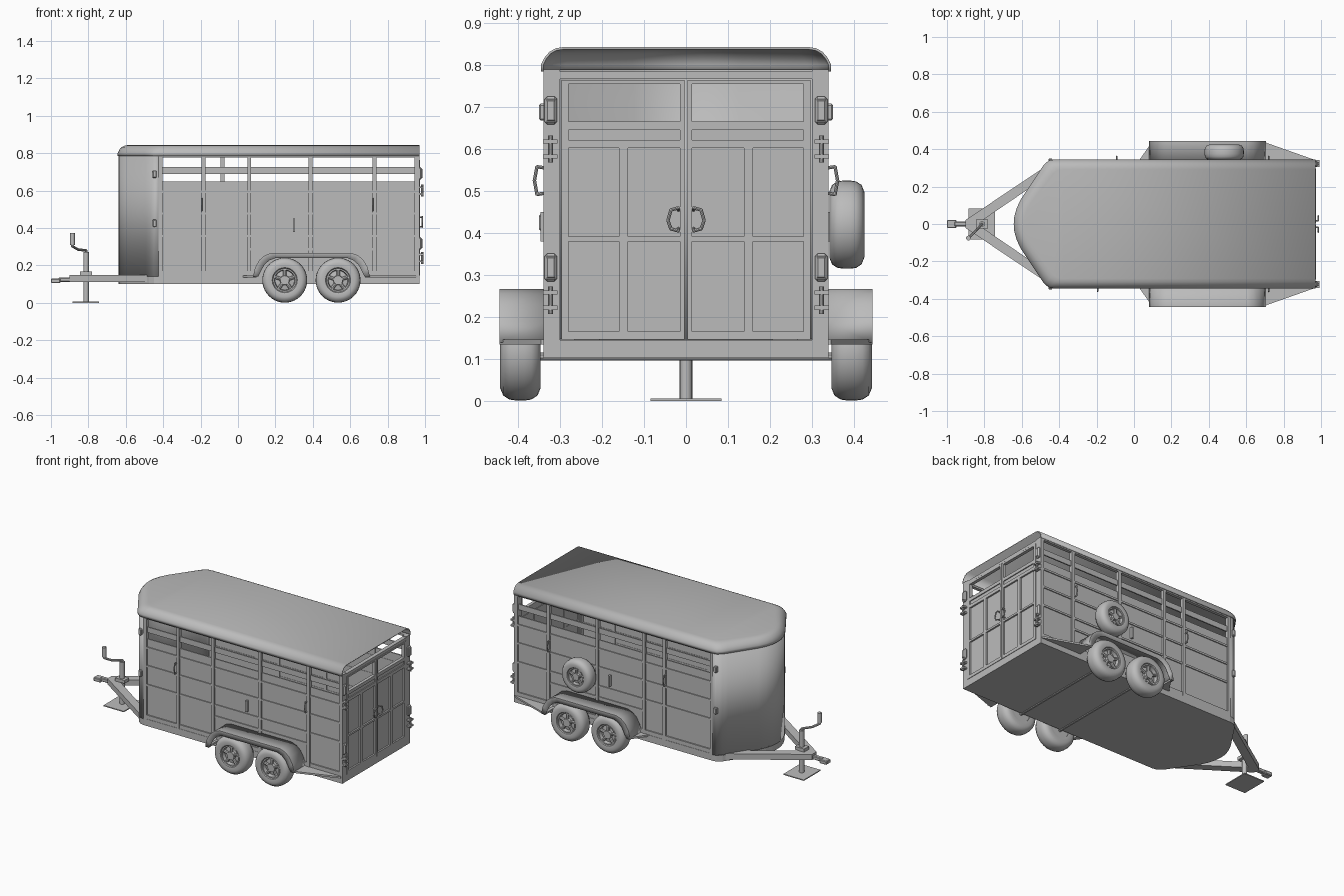
import bpy, bmesh, math
from mathutils import Vector, Matrix

if "Cube" in bpy.data.objects:
    bpy.data.objects.remove(bpy.data.objects["Cube"])

grey = bpy.data.materials.new("plain grey")
grey.use_nodes = True
COL = (0.5, 0.5, 0.5, 1)
grey.diffuse_color = COL
grey.node_tree.nodes["Principled BSDF"].inputs["Base Color"].default_value = COL


def finish(name, bm, smooth=False, thick=0):
    bmesh.ops.recalc_face_normals(bm, faces=bm.faces)
    me = bpy.data.meshes.new(name)
    bm.to_mesh(me)
    bm.free()
    me.materials.append(grey)
    ob = bpy.data.objects.new(name, me)
    bpy.context.collection.objects.link(ob)
    if thick:
        mod = ob.modifiers.new("thickness", 'SOLIDIFY')
        mod.thickness, mod.offset = thick, -1
    if smooth:
        bpy.ops.object.select_all(action='DESELECT')
        ob.select_set(True)
        bpy.context.view_layer.objects.active = ob
        bpy.ops.object.shade_smooth_by_angle(angle=math.radians(35))
    return ob


def boxes(name, items, bevel=0):
    """One object from boxes given as (x0, x1, y0, y1, z0, z1)."""
    bm = bmesh.new()
    for x0, x1, y0, y1, z0, z1 in items:
        m = Matrix.Translation(((x0 + x1) / 2, (y0 + y1) / 2, (z0 + z1) / 2))
        m = m @ Matrix.Diagonal((abs(x1 - x0), abs(y1 - y0), abs(z1 - z0), 1))
        bmesh.ops.create_cube(bm, size=1, matrix=m)
    ob = finish(name, bm)
    if bevel:
        ob.modifiers.new("bevel", 'BEVEL').width = bevel
    return ob


def tube(name, pts, r, sides=10):
    """Round rod through a list of points."""
    bm = bmesh.new()
    for a, b in zip(pts, pts[1:]):
        a, b = Vector(a), Vector(b)
        m = Matrix.Translation((a + b) / 2) @ (b - a).to_track_quat('Z', 'Y').to_matrix().to_4x4()
        bmesh.ops.create_cone(bm, cap_ends=True, segments=sides, radius1=r, radius2=r,
                              depth=(b - a).length + r * 0.8, matrix=m)
    return finish(name, bm, True)


def prism(name, pts, z0, z1):
    bm = bmesh.new()
    f = bm.faces.new([bm.verts.new((x, y, z0)) for x, y in pts])
    top = bmesh.ops.extrude_face_region(bm, geom=[f])["geom"]
    bmesh.ops.translate(bm, vec=(0, 0, z1 - z0), verts=[v for v in top if isinstance(v, bmesh.types.BMVert)])
    return finish(name, bm)


def skin(name, rows, cap=False, thick=0):
    """Surface through equal rows of points, the last row optionally filled."""
    bm = bmesh.new()
    grid = [[bm.verts.new(p) for p in row] for row in rows]
    for r0, r1 in zip(grid, grid[1:]):
        for i in range(len(r0) - 1):
            bm.faces.new((r0[i], r0[i + 1], r1[i + 1], r1[i]))
    if cap:
        bm.faces.new(grid[-1])
    return finish(name, bm, True, thick)


def lathe(name, profile, x, y, z, s, steps=40):
    rows = [[(x + r * math.cos(a), y + s * d, z + r * math.sin(a)) for r, d in profile]
            for a in [math.tau * i / steps for i in range(steps + 1)]]
    ob = skin(name, rows)
    bm = bmesh.new()
    bm.from_mesh(ob.data)
    bmesh.ops.remove_doubles(bm, verts=bm.verts, dist=0.0001)
    bmesh.ops.recalc_face_normals(bm, faces=bm.faces)
    bm.to_mesh(ob.data)
    bm.free()


W, REAR = 0.34, 0.97
nose = [(-0.42, W), (-0.45, 0.335), (-0.475, 0.315), (-0.495, 0.287), (-0.6, 0.13), (-0.622, 0.085), (-0.635, 0.04)]
nose = nose + [(-0.638, 0)] + [(x, -y) for x, y in reversed(nose)]
outline = [(REAR, W)] + nose + [(REAR, -W)]


def inset(d, z):
    return [(x + d * (REAR - x) / 1.6, y * (1 - d / W), z) for x, y in outline]


# Roof, nose wall and floor
skin("roof", [inset(d, z) for d, z in ((-0.005, 0.785), (-0.005, 0.802), (0.003, 0.818),
                                       (0.015, 0.832), (0.03, 0.84), (0.048, 0.843))], True, 0.006)
skin("nose_wall", [[(x, y, z) for x, y in nose] for z in (0.14, 0.79)], thick=0.01)
prism("floor", outline, 0.102, 0.145)

# Rear frame and doors
boxes("rear_frame", [(0.945, REAR, s * 0.3, s * W, 0.11, 0.79) for s in (-1, 1)]
      + [(0.945, REAR, -0.3, 0.3, 0.767, 0.785), (0.945, REAR, -0.3, 0.3, 0.11, 0.143)])
for s, side in ((-1, "right"), (1, "left")):
    X0, X1 = 0.952, 0.972
    boxes(side + "_rear_door",
          [(0.956, 0.962, s * 0.01, s * 0.29, 0.15, 0.61)]
          + [(X0, X1, s * a, s * b, 0.146, 0.765) for a, b in ((0.003, 0.014), (0.28, 0.297))]
          + [(X0, X1, s * 0.138, s * 0.16, 0.15, 0.61)]
          + [(X0, X1, s * 0.01, s * 0.285, a, b) for a, b in
             ((0.146, 0.166), (0.38, 0.392), (0.602, 0.622), (0.645, 0.666), (0.755, 0.765))]
          + [(0.956, 0.966, s * 0.01, s * 0.285, 0.622, 0.645)])
    tube(side + "_door_handle", [(0.965, s * 0.018, 0.41), (0.985, s * 0.018, 0.405), (0.985, s * 0.036, 0.41),
                                 (0.985, s * 0.043, 0.43), (0.985, s * 0.036, 0.455),
                                 (0.985, s * 0.018, 0.46), (0.965, s * 0.018, 0.455)], 0.004, 8)
    for z in (0.318, 0.692):
        boxes(side + "_tail_light", [(0.965, 0.982, s * 0.307, s * 0.337, z - 0.033, z + 0.033)], 0.006)
        boxes(side + "_tail_lens", [(0.98, 0.986, s * 0.312, s * 0.332, z - 0.025, z + 0.025)], 0.002)
    for z in (0.24, 0.6):
        tube(side + "_hinge_pin", [(0.985, s * 0.323, z - 0.03), (0.985, s * 0.323, z + 0.03)], 0.006)
        boxes(side + "_hinge", [(0.965, 0.993, s * 0.306, s * 0.341, z + d - 0.005, z + d + 0.005)
                                for d in (-0.018, 0.018)])

# Side walls: posts, lapped planks and open slats
for s, side in ((-1, "right"), (1, "left")):
    def wall(x0, x1, y0, y1, z0, z1):
        return (x0, x1, s * y0, s * y1, z0, z1)
    posts = [-0.415, -0.185 if s < 0 else -0.083, 0.06, 0.388, 0.73, 0.957]
    boxes(side + "_posts", [wall(x - 0.01, x + 0.01, 0.318, W, 0.14, 0.79) for x in posts])
    boxes(side + "_planks", [wall(-0.42, 0.96, 0.322, 0.33, a, b) for a, b in
                             ((0.145, 0.355), (0.362, 0.475), (0.482, 0.59), (0.597, 0.65), (0.69, 0.725))])
    boxes(side + "_plank_laps", [wall(-0.42, 0.96, 0.32, 0.336, z - 0.006, z + 0.006)
                                 for z in (0.358, 0.478, 0.594)])
    boxes(side + "_sills", [wall(-0.42, 0.96, 0.318, 0.338, 0.14, 0.17),
                            wall(-0.42, 0.96, 0.318, 0.338, 0.778, 0.79),
                            wall(0.06, 0.73, 0.32, 0.336, 0.28, 0.292)])
    # Nose edge hinges, grab handles and latch
    for z in (0.425, 0.688):
        boxes(side + "_side_hinge", [wall(-0.457, -0.435, 0.33, 0.35, z - 0.02, z + 0.02)], 0.004)
    for x in (posts[1] - 0.01, 0.72):
        tube(side + "_grab_handle", [(x, s * y, z) for y, z in
             ((0.335, 0.495), (0.355, 0.492), (0.361, 0.525), (0.355, 0.558), (0.335, 0.555))], 0.004, 8)
    boxes(side + "_latch", [wall(0.293, 0.305, 0.325, 0.346, 0.38, 0.45)])

    # Fender arch with tapered running plates
    arch = [(0.08, 0.14), (0.092, 0.19), (0.115, 0.23), (0.145, 0.255), (0.18, 0.267)]
    arch = arch + [(0.785 - x, z) for x, z in reversed(arch)]
    low = [(0.3925 + (x - 0.3925) * 0.91, max(0.14, z - 0.028)) for x, z in arch]
    skin(side + "_fender", [[(x, s * 0.33, z) for x, z in arch], [(x, s * 0.444, z) for x, z in arch],
                            [(x, s * 0.444, z) for x, z in low]], thick=0.004)
    prism(side + "_front_plate", [(0.02, s * 0.33), (0.1, s * 0.444), (0.1, s * 0.33)], 0.135, 0.146)
    prism(side + "_rear_plate", [(0.68, s * 0.444), (0.96, s * 0.345), (0.96, s * 0.33),
                                 (0.68, s * 0.33)], 0.135, 0.146)


# Wheels
def wheel(name, x, y, z, s, R, w):
    tyre = [(0.52, 0.1), (0.52, 0), (0.75, -0.02), (0.9, 0.06), (0.98, 0.22), (1, 0.4), (1, 0.6),
            (0.98, 0.78), (0.9, 0.94), (0.75, 1.02), (0.56, 0.98), (0.52, 0.9)]
    lathe(name + "_tyre", [(r * R, d * w) for r, d in tyre], x, y, z, s)
    rim = [(0, 0.05), (0.52, 0.05), (0.52, 0.94), (0.46, 0.94), (0.43, 0.7), (0.22, 0.75), (0.2, 0.92), (0, 0.92)]
    lathe(name + "_rim", [(r * R, d * w) for r, d in rim], x, y, z, s)
    for k in range(5):
        a = math.tau * k / 5 + math.pi / 2
        c, n = math.cos(a) * R, math.sin(a) * R
        tube(name + "_spoke", [(x + c * f, y + s * w * 0.8, z + n * f) for f in (0.2, 0.45)], 0.08 * R, 8)


for s, side in ((-1, "right"), (1, "left")):
    wheel(side + "_front_wheel", 0.25, s * 0.348, 0.121, s, 0.12, 0.093)
    wheel(side + "_rear_wheel", 0.535, s * 0.348, 0.121, s, 0.12, 0.093)
wheel("spare_wheel", 0.482, 0.343, 0.42, 1, 0.105, 0.08)
for x in (0.25, 0.535):
    tube("axle", [(x, -0.36, 0.106), (x, 0.36, 0.106)], 0.01)

# Drawbar and coupler
for s, side in ((-1, "right"), (1, "left")):
    prism(side + "_drawbar", [(-0.9, s * 0.0), (-0.9, s * 0.022), (-0.47, s * 0.31),
                              (-0.45, s * 0.265), (-0.84, s * 0.0)], 0.112, 0.148)
boxes("coupler", [(-0.96, -0.88, -0.013, 0.013, 0.112, 0.135), (-1, -0.95, -0.022, 0.022, 0.106, 0.13)], 0.004)

# Jack stand with crank
boxes("jack_foot", [(-0.885, -0.742, -0.084, 0.084, 0, 0.006)])
tube("jack_post", [(-0.812, 0, 0.012), (-0.812, 0, 0.265)], 0.015, 16)
boxes("jack_collar", [(-0.845, -0.78, -0.024, 0.024, 0.148, 0.168)])
tube("jack_crank", [(-0.812, 0, 0.27), (-0.812, 0, 0.28), (-0.855, -0.045, 0.285), (-0.885, -0.075, 0.302),
                    (-0.885, -0.075, 0.37)], 0.007)
tube("crank_grip", [(-0.885, -0.075, 0.315), (-0.885, -0.075, 0.367)], 0.013, 12)
